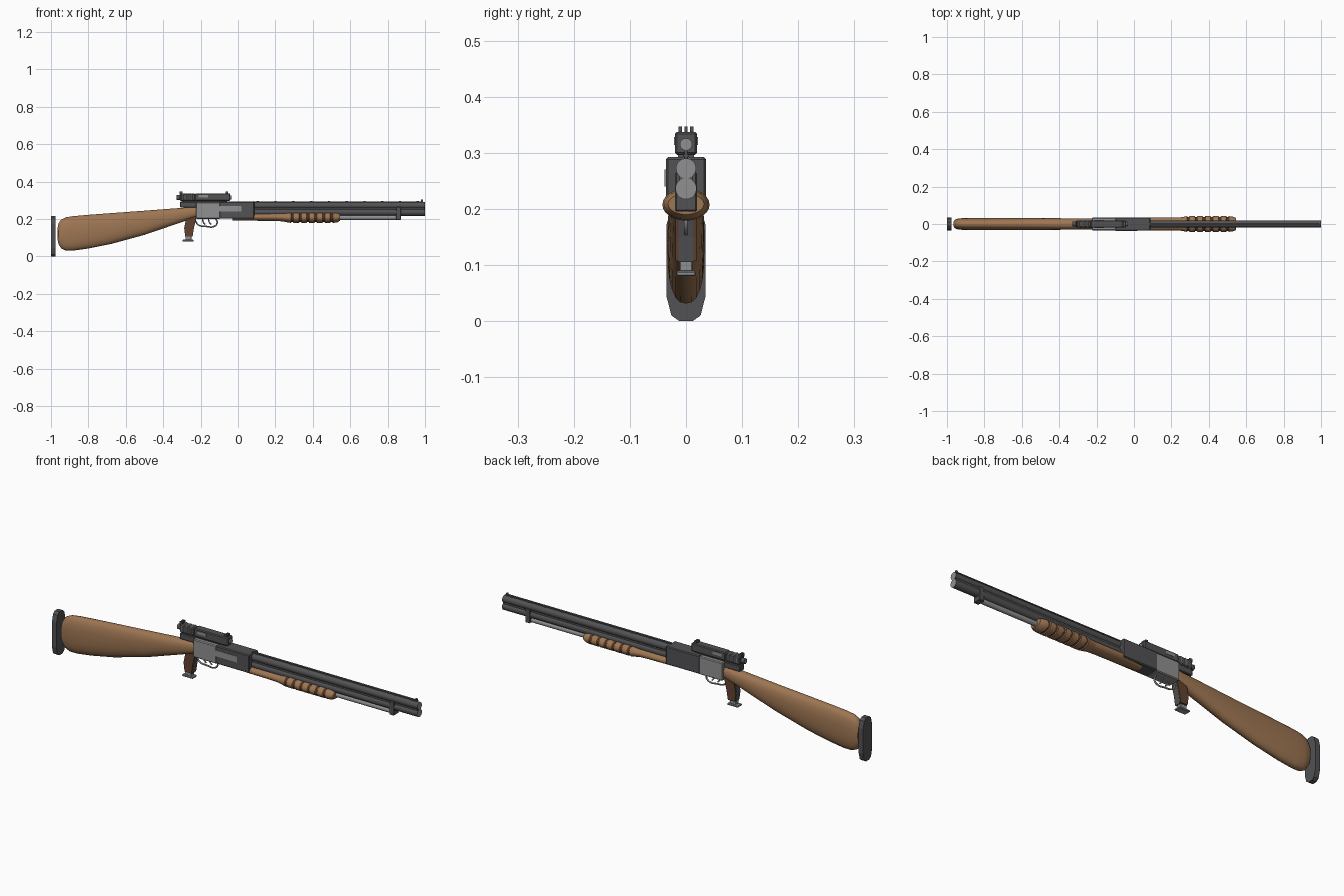
import bpy, bmesh, math
from mathutils import Vector, Matrix

old = bpy.data.objects.get("Cube")
if old:
    bpy.data.objects.remove(old, do_unlink=True)


def material(name, r, g, b):
    m = bpy.data.materials.new(name)
    m.use_nodes = True
    m.diffuse_color = (r, g, b, 1)
    m.node_tree.nodes["Principled BSDF"].inputs["Base Color"].default_value = (r, g, b, 1)
    return m


WOOD = material("walnut", 0.34, 0.18, 0.085)
BROWN = material("dark_brown", 0.12, 0.055, 0.03)
DARK = material("gunmetal", 0.085, 0.085, 0.09)
LIGHT = material("steel", 0.28, 0.28, 0.285)


def finish(name, bm, mats, rule=None, smooth=True):
    """Turn a bmesh into an object, colouring faces by an optional rule."""
    bmesh.ops.recalc_face_normals(bm, faces=bm.faces)
    for f in bm.faces:
        f.smooth = smooth
        if rule:
            f.material_index = int(rule(f))
    me = bpy.data.meshes.new(name)
    bm.to_mesh(me)
    bm.free()
    for m in mats:
        me.materials.append(m)
    if smooth:
        me.set_sharp_from_angle(angle=math.radians(35))
    ob = bpy.data.objects.new(name, me)
    bpy.context.collection.objects.link(ob)
    return ob


def box(name, x, y, z, mat, bevel=0):
    """Box from (min, max) ranges on each axis."""
    bm = bmesh.new()
    bmesh.ops.create_cube(bm, size=1)
    for v in bm.verts:
        v.co = Vector([(r[0] + r[1]) / 2 + c * (r[1] - r[0]) for r, c in zip((x, y, z), v.co)])
    if bevel:
        bmesh.ops.bevel(bm, geom=bm.edges[:], offset=bevel, segments=1, affect='EDGES')
    return finish(name, bm, [mat], smooth=False)


def rod(name, x0, x1, z, r, mats, rule=None, sides=20, y=0):
    """Cylinder along x."""
    bm = bmesh.new()
    place = Matrix.Translation(((x0 + x1) / 2, y, z)) @ Matrix.Rotation(math.pi / 2, 4, 'Y')
    bmesh.ops.create_cone(bm, cap_ends=True, segments=sides, radius1=r, radius2=r,
                          depth=x1 - x0, matrix=place)
    return finish(name, bm, mats, rule)


def loft(name, sections, mats, power=1.0, sides=20, rule=None):
    """Rounded sections (x, bottom, top, half width) skinned along x."""
    bm = bmesh.new()
    rings = []
    for x, lo, hi, w in sections:
        ring = []
        for i in range(sides):
            a = math.tau * i / sides
            c, s = math.cos(a), math.sin(a)
            c = math.copysign(abs(c) ** power, c)
            s = math.copysign(abs(s) ** power, s)
            ring.append(bm.verts.new((x, w * c, (lo + hi) / 2 + s * (hi - lo) / 2)))
        rings.append(ring)
    for a, b in zip(rings, rings[1:]):
        for i in range(sides):
            j = (i + 1) % sides
            bm.faces.new((a[i], a[j], b[j], b[i]))
    bm.faces.new(rings[0])
    bm.faces.new(rings[-1])
    return finish(name, bm, mats, rule)


def prism(name, points, axis, lo, hi, mat, bevel=0):
    """Outline extruded along x (points are y, z) or y (points are x, z)."""
    bm = bmesh.new()
    def at(p, d):
        return (d, p[0], p[1]) if axis == 'x' else (p[0], d, p[1])
    f = bm.faces.new([bm.verts.new(at(p, lo)) for p in points])
    ext = bmesh.ops.extrude_face_region(bm, geom=[f])["geom"]
    move = (hi - lo, 0, 0) if axis == 'x' else (0, hi - lo, 0)
    bmesh.ops.translate(bm, vec=move, verts=[v for v in ext if isinstance(v, bmesh.types.BMVert)])
    if bevel:
        bmesh.ops.bevel(bm, geom=bm.edges[:], offset=bevel, segments=1, affect='EDGES')
    return finish(name, bm, [mat], smooth=False)


def wire(name, points, r, mat):
    """Thin smooth bar through x, z points."""
    cu = bpy.data.curves.new(name, 'CURVE')
    cu.dimensions = '3D'
    cu.bevel_depth, cu.bevel_resolution, cu.resolution_u = r, 2, 6
    cu.use_fill_caps = True
    sp = cu.splines.new('BEZIER')
    sp.bezier_points.add(len(points) - 1)
    for bp, (x, z) in zip(sp.bezier_points, points):
        bp.co = (x, 0, z)
        bp.handle_left_type = bp.handle_right_type = 'AUTO'
    cu.materials.append(mat)
    ob = bpy.data.objects.new(name, cu)
    bpy.context.collection.objects.link(ob)


# Shoulder stock and butt pad
loft("stock", [(-0.965, 0.09, 0.15, 0.012), (-0.96, 0.065, 0.175, 0.021),
               (-0.945, 0.042, 0.197, 0.028), (-0.92, 0.031, 0.209, 0.031),
               (-0.88, 0.031, 0.215, 0.033), (-0.8, 0.042, 0.222, 0.033),
               (-0.68, 0.066, 0.231, 0.033), (-0.5, 0.115, 0.244, 0.032),
               (-0.33, 0.173, 0.257, 0.03), (-0.22, 0.21, 0.265, 0.028)],
     [WOOD], power=0.85, sides=24)
side = [(0.012, 0), (0.026, 0.01), (0.035, 0.045), (0.035, 0.17), (0.026, 0.205), (0.012, 0.216)]
prism("butt_pad", side + [(-y, z) for y, z in reversed(side)], 'x', -1.0, -0.975, DARK)

# Receiver
box("receiver_rear", (-0.225, -0.095), (-0.034, 0.034), (0.2, 0.29), LIGHT, 0.004)
box("receiver_front", (-0.1, 0.087), (-0.036, 0.036), (0.202, 0.292), DARK, 0.004)
box("ejection_plate", (-0.1, 0.02), (-0.038, -0.034), (0.24, 0.27), LIGHT)
box("receiver_tang", (-0.31, -0.22), (-0.018, 0.018), (0.262, 0.292), DARK, 0.003)

# Stacked barrels with pale muzzle ends, and a rib on posts
def muzzle(f):
    return f.normal.x > 0.9

rod("upper_barrel", 0.05, 1.0, 0.272, 0.018, [DARK, LIGHT], muzzle)
rod("lower_barrel", 0.05, 1.0, 0.236, 0.019, [DARK, LIGHT], muzzle)
box("barrel_web", (0.05, 0.998), (-0.012, 0.012), (0.238, 0.27), DARK)
box("top_rib", (0.08, 0.99), (-0.005, 0.005), (0.292, 0.297), DARK)
for i in range(10):
    x = 0.1 + i * 0.095
    box("rib_post", (x, x + 0.012), (-0.004, 0.004), (0.285, 0.293), DARK)
box("front_sight", (0.978, 0.988), (-0.003, 0.003), (0.29, 0.304), DARK)

# Magazine tube and its bracket
rod("magazine_tube", 0.08, 0.87, 0.207, 0.012, [LIGHT])
box("tube_bracket", (0.845, 0.872), (-0.02, 0.02), (0.195, 0.265), DARK, 0.003)

# Forend and ribbed pump grip
loft("forend", [(-0.03, 0.192, 0.222, 0.026), (0.06, 0.191, 0.23, 0.034),
                (0.2, 0.189, 0.231, 0.034), (0.26, 0.186, 0.232, 0.035)], [WOOD])
sections = [(0.235, 0.188, 0.23, 0.034), (0.265, 0.182, 0.234, 0.038)]
for i in range(6):
    x = 0.29 + i * 0.042
    for dx, inset in ((-0.007, 0), (-0.004, 0.004), (0.004, 0.004), (0.007, 0)):
        sections.append((x + dx, 0.179 + inset, 0.236 - inset, 0.042 - inset))
sections += [(0.53, 0.181, 0.234, 0.039), (0.545, 0.19, 0.227, 0.032)]

def groove(f):
    x = (f.calc_center_median().x - 0.29) / 0.042
    return -0.2 < x < 5.2 and abs(x - round(x)) < 0.05

loft("pump_grip", sections, [WOOD, BROWN], sides=24, rule=groove)

# Pistol grip: metal core, brown cheeks and a flared foot
outline = [(-0.282, 0.105), (-0.243, 0.105), (-0.236, 0.15), (-0.224, 0.2),
           (-0.224, 0.222), (-0.276, 0.212), (-0.288, 0.15)]
prism("grip_core", outline, 'y', -0.013, 0.013, DARK)
mid = Vector((-0.257, 0.16))
cheek = [mid + (Vector(p) - mid) * 0.96 for p in outline]
for s in (-1, 1):
    prism("grip_cheek", cheek, 'y', s * 0.011, s * 0.019, BROWN)
box("grip_neck", (-0.282, -0.248), (-0.012, 0.012), (0.088, 0.108), LIGHT, 0.002)
box("grip_foot", (-0.297, -0.238), (-0.017, 0.017), (0.08, 0.089), LIGHT, 0.002)

# Trigger guard and triggers
wire("trigger_guard", [(-0.228, 0.19), (-0.212, 0.168), (-0.17, 0.16),
                       (-0.128, 0.16), (-0.112, 0.178), (-0.12, 0.203)], 0.004, LIGHT)
for x in (-0.19, -0.158):
    wire("trigger", [(x, 0.205), (x + 0.003, 0.185), (x + 0.015, 0.17)], 0.0035, LIGHT)

# Optic on the receiver
box("optic_body", (-0.23, -0.042), (-0.02, 0.02), (0.296, 0.337), DARK, 0.004)
box("optic_rear", (-0.31, -0.228), (-0.018, 0.018), (0.296, 0.335), DARK, 0.004)
box("optic_base", (-0.3, -0.06), (-0.014, 0.014), (0.286, 0.3), DARK)
rod("eyepiece", -0.328, -0.305, 0.314, 0.013, [DARK])
rod("rear_lens", -0.33, -0.327, 0.314, 0.01, [LIGHT])
rod("front_lens", -0.044, -0.036, 0.315, 0.011, [LIGHT])
for i in range(3):
    x = -0.3 + i * 0.024
    box("optic_band", (x, x + 0.01), (-0.0195, 0.0195), (0.298, 0.336), LIGHT, 0.003)
for s in (-1, 1):
    box("side_plate", (-0.21, -0.16), (s * 0.0205 - 0.001, s * 0.0205 + 0.001),
        (0.314, 0.328), LIGHT)
for x in (-0.305, -0.06):
    for y in (-0.01, 0, 0.01):
        box("open_sight", (x - 0.007, x + 0.007), (y - 0.003, y + 0.003), (0.33, 0.347), DARK)
